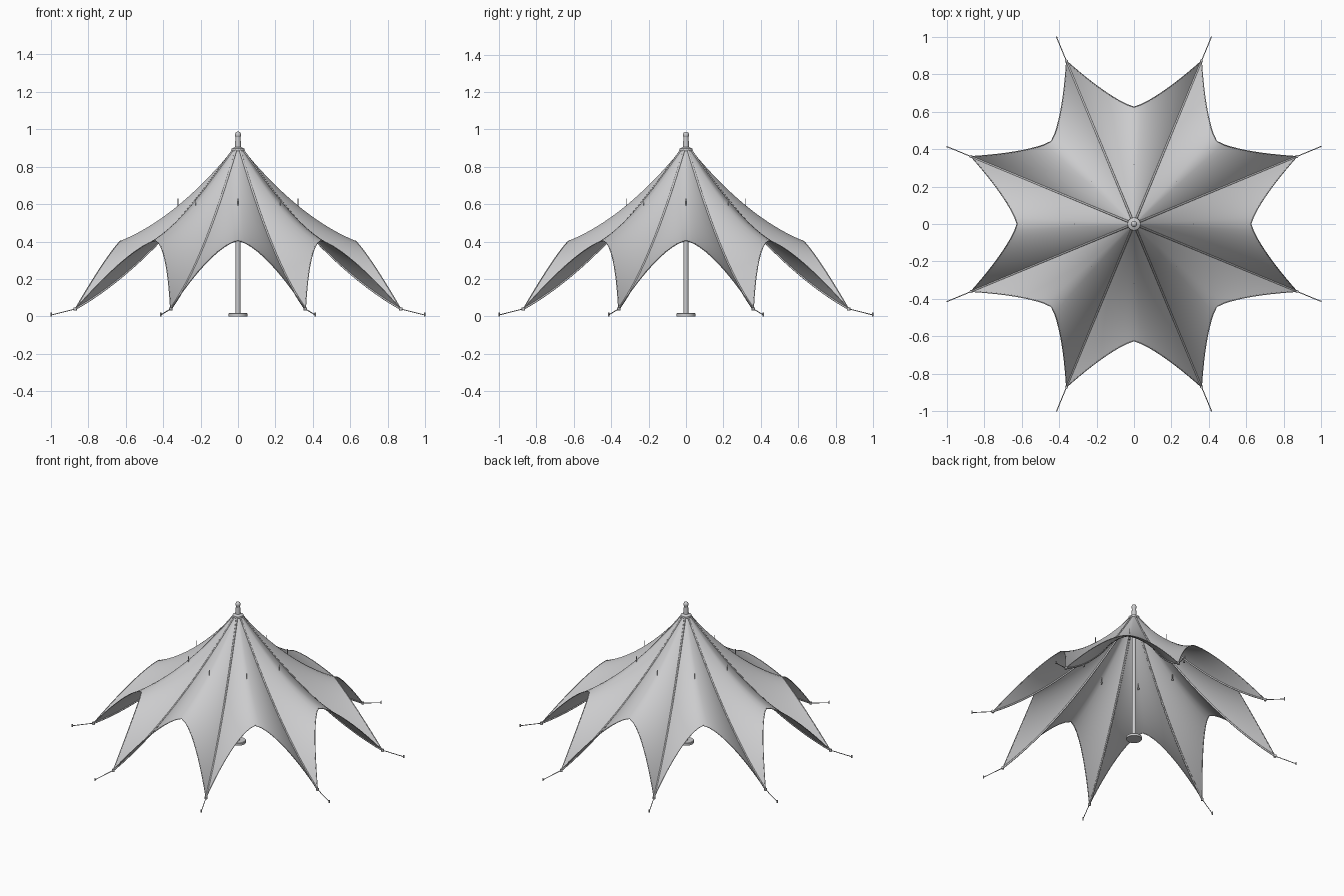
import bpy
import math
from mathutils import Vector, Matrix

cube = bpy.data.objects.get("Cube")
if cube:
    bpy.data.objects.remove(cube, do_unlink=True)

PANELS = 8
STEP = 2 * math.pi / PANELS
TOP_Z = 0.89
HALF_WIDTH, CORNER_Y, CORNER_Z = 0.36, 0.87, 0.04
MID_Y, MID_Z = 0.625, 0.405
COLLAR = 0.028

grey = bpy.data.materials.new("light grey")
grey.use_nodes = True
grey.diffuse_color = (0.6, 0.6, 0.61, 1)
grey.node_tree.nodes["Principled BSDF"].inputs["Base Color"].default_value = grey.diffuse_color


def turn(k):
    return Matrix.Rotation(k * STEP, 4, "Z")


def canopy_point(u, v):
    """Point on the panel facing +y: u runs across (-1..1), v from peak to hem."""
    s = abs(u)
    hem = Vector((HALF_WIDTH * u,
                  MID_Y + (CORNER_Y - MID_Y) * s ** 1.3,
                  MID_Z + (CORNER_Z - MID_Z) * s ** 1.5))
    a = u * STEP / 2
    peak = Vector((COLLAR * math.sin(a), COLLAR * math.cos(a), TOP_Z))
    p = peak.lerp(hem, v)
    p.z -= 4 * (0.06 + 0.033 * s) * v * (1 - v)
    return p


def add_mesh(name, verts, faces):
    mesh = bpy.data.meshes.new(name)
    mesh.from_pydata(verts, [], faces)
    mesh.materials.append(grey)
    mesh.shade_smooth()
    obj = bpy.data.objects.new(name, mesh)
    bpy.context.collection.objects.link(obj)
    return obj


def add_tube(name, points, radius, sides=1):
    curve = bpy.data.curves.new(name, "CURVE")
    curve.dimensions = "3D"
    curve.bevel_depth = radius
    curve.bevel_resolution = sides
    curve.use_fill_caps = True
    curve.materials.append(grey)
    spline = curve.splines.new("POLY")
    spline.points.add(len(points) - 1)
    for target, p in zip(spline.points, points):
        target.co = (*p, 1)
    obj = bpy.data.objects.new(name, curve)
    bpy.context.collection.objects.link(obj)
    return obj


def add_lathe(name, profile, sides=24):
    """Turned part from (radius, height) pairs."""
    verts = [(r * math.cos(2 * math.pi * i / sides), r * math.sin(2 * math.pi * i / sides), z)
             for r, z in profile for i in range(sides)]
    faces = [(j * sides + i, j * sides + (i + 1) % sides,
              (j + 1) * sides + (i + 1) % sides, (j + 1) * sides + i)
             for j in range(len(profile) - 1) for i in range(sides)]
    faces.append(tuple(reversed(range(sides))))
    faces.append(tuple(range((len(profile) - 1) * sides, len(profile) * sides)))
    obj = add_mesh(name, verts, faces)
    bpy.ops.object.select_all(action="DESELECT")
    obj.select_set(True)
    bpy.context.view_layer.objects.active = obj
    bpy.ops.object.shade_smooth_by_angle(angle=math.radians(40))
    return obj


# Fabric panels, each arched between two seams
ACROSS, DOWN = 20, 20
row = ACROSS + 1
for k in range(PANELS):
    verts = [turn(k) @ canopy_point(2 * i / ACROSS - 1, j / DOWN)
             for j in range(DOWN + 1) for i in range(row)]
    faces = [(j * row + i, (j + 1) * row + i, (j + 1) * row + i + 1, j * row + i + 1)
             for j in range(DOWN) for i in range(ACROSS)]
    add_mesh(f"canopy_panel_{k + 1}", verts, faces)

    # Hem cord and seam webbing
    hem = [turn(k) @ canopy_point(2 * i / ACROSS - 1, 1) for i in range(row)]
    add_tube(f"hem_cord_{k + 1}", hem, 0.0025)
    seam = [turn(k) @ canopy_point(1, j / DOWN) for j in range(DOWN + 1)]
    add_tube(f"seam_webbing_{k + 1}", seam, 0.006)

    # Corner ring, guy rope and ground peg
    corner = seam[-1]
    outward = Vector((corner.x, corner.y, 0)).normalized()
    peg = outward * 1.08
    add_tube(f"corner_ring_{k + 1}",
             [corner - Vector((0, 0, 0.008)), corner + Vector((0, 0, 0.008))], 0.009, 2)
    add_tube(f"guy_rope_{k + 1}", [corner, peg + Vector((0, 0, 0.008))], 0.0025)
    add_tube(f"ground_peg_{k + 1}", [peg, peg + Vector((0, 0, 0.02))], 0.004)

    # Small hanger through the middle of the panel
    hook = turn(k) @ Vector((0, 0.32, 0.63))
    add_tube(f"hanger_rod_{k + 1}", [hook, hook - Vector((0, 0, 0.08))], 0.002)
    add_tube(f"hanger_foot_{k + 1}",
             [hook - Vector((0, 0, 0.07)), hook - Vector((0, 0, 0.082))], 0.006)

# Central mast with base plate, collar and finial
add_lathe("base_plate", [(0.05, 0), (0.05, 0.015), (0.047, 0.018)], 32)
add_lathe("mast", [(0.013, 0.015), (0.013, 0.965)])
add_lathe("peak_collar", [(0.034, 0.884), (0.036, 0.89), (0.034, 0.897), (0.016, 0.905), (0.014, 0.955)])
add_lathe("finial", [(0.012, 0.958), (0.016, 0.964), (0.016, 0.975), (0.012, 0.983), (0.004, 0.987)])
